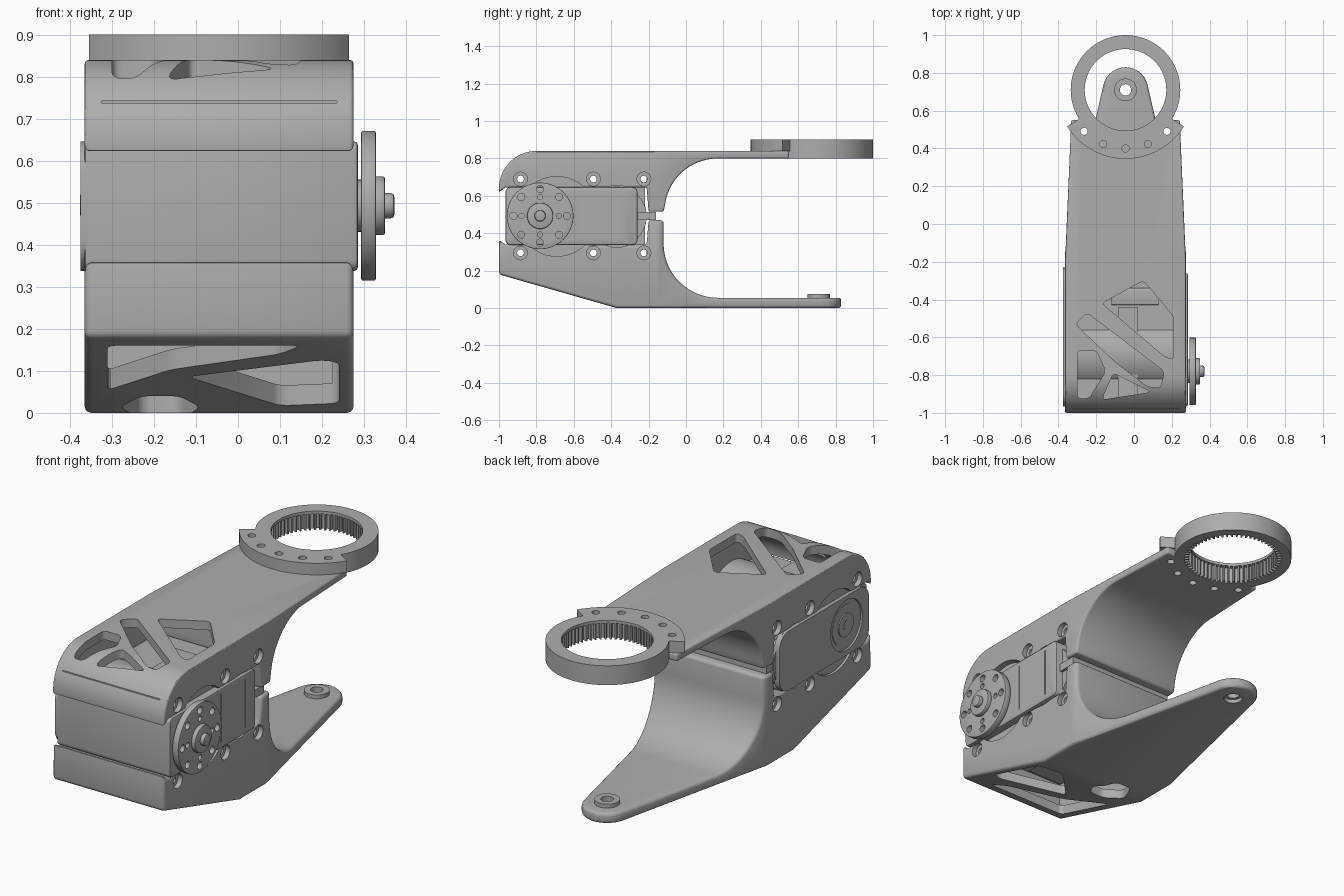
import bpy, bmesh
from math import sin, cos, radians, pi
from mathutils import Vector

if "Cube" in bpy.data.objects:
    bpy.data.objects.remove(bpy.data.objects["Cube"])

grey = bpy.data.materials.new("plain grey")
grey.use_nodes = True
COLOUR = (0.42, 0.42, 0.42, 1)
grey.diffuse_color = COLOUR
grey.node_tree.nodes["Principled BSDF"].inputs["Base Color"].default_value = COLOUR

CX = -0.045          # centre line of the bracket
HALF = 0.32          # half its width
RING_Y = 0.71        # pivot position


def prism(name, pts, axis, lo, hi, rounding=0):
    """Extrude a closed outline: (y, z) points along X or (x, y) points along Z."""
    bm = bmesh.new()
    put = (lambda p, h: (h, *p)) if axis == "X" else (lambda p, h: (*p, h))
    a = [bm.verts.new(put(p, lo)) for p in pts]
    b = [bm.verts.new(put(p, hi)) for p in pts]
    bm.faces.new(a)
    bm.faces.new(b[::-1])
    n = len(pts)
    sides = []
    for i in range(n):
        j = (i + 1) % n
        bm.faces.new((a[i], b[i], b[j], a[j]))
        sides.append(bm.edges.get((a[i], b[i])))
    if rounding:
        bmesh.ops.bevel(bm, geom=sides, offset=rounding, segments=5, profile=0.5,
                        affect="EDGES", clamp_overlap=True)
    bmesh.ops.recalc_face_normals(bm, faces=bm.faces)
    mesh = bpy.data.meshes.new(name)
    bm.to_mesh(mesh)
    bm.free()
    ob = bpy.data.objects.new(name, mesh)
    bpy.context.collection.objects.link(ob)
    mesh.materials.append(grey)
    return ob


def arc(u, v, r, start, end, n=14):
    angles = [radians(start + (end - start) * i / n) for i in range(n + 1)]
    return [(u + r * cos(t), v + r * sin(t)) for t in angles]


def disc(name, u, v, r, axis, lo, hi, n=40):
    return prism(name, arc(u, v, r, 0, 360 - 360 / n, n - 1), axis, lo, hi)


def rect(u0, u1, v0, v1):
    return [(u0, v0), (u1, v0), (u1, v1), (u0, v1)]


def apply(ob, mod):
    bpy.context.view_layer.objects.active = ob
    bpy.ops.object.modifier_apply(modifier=mod.name)


def combine(ob, tools, operation="DIFFERENCE"):
    for tool in tools:
        mod = ob.modifiers.new("combine", "BOOLEAN")
        mod.operation, mod.solver, mod.object = operation, "EXACT", tool
        apply(ob, mod)
        bpy.data.objects.remove(tool)


def bevel(ob, width, segments=3):
    mod = ob.modifiers.new("edges", "BEVEL")
    mod.width, mod.segments = width, segments
    mod.limit_method, mod.angle_limit = "ANGLE", radians(40)
    apply(ob, mod)


def shell_cuts(z_holes):
    """Screw holes and round recesses shared by both shells."""
    cuts = []
    for s in (-1, 1):
        face = CX + s * HALF
        for y in (-0.885, -0.495, -0.225):
            cuts.append(disc("bore", y, z_holes, 0.037, "X", face - 0.025, face + 0.025, 24))
            cuts.append(disc("pin", y, z_holes, 0.018, "X", face - 0.07, face + 0.07, 16))
        cuts.append(disc("recess", -0.69, 0.49, 0.213, "X", face - 0.035, face + 0.035, 64))
        cuts.append(disc("recess", -0.37, 0.49, 0.165, "X", face - 0.035, face + 0.035, 64))
    return cuts


def windows(outlines, lo, hi):
    return [prism("window", o, "Z", lo, hi, 0.022) for o in outlines]


L, R = CX - HALF, CX + HALF
IN_L, IN_R = L + 0.05, R - 0.05

# Upper shell: curved nose, long flat arm, concave back
upper = prism("upper_shell",
              [(-1, 0.62), (-0.965, 0.645), (-0.21, 0.645), (-0.2, 0.515), (-0.12, 0.515)]
              + arc(0.17, 0.515, 0.285, 180, 90)[1:]
              + [(0.55, 0.8), (0.55, 0.84)] + arc(-0.8, 0.64, 0.2, 90, 180),
              "X", L - 0.1, R + 0.1)
plan = [(L, -1.1), (R, -1.1), (R, -0.2), (CX + 0.285, 0.6), (CX - 0.285, 0.6), (L, -0.2)]
combine(upper, [prism("plan", plan, "Z", -0.1, 1)], "INTERSECT")
bevel(upper, 0.014)
cavity = [(-0.95, 0.5), (-0.21, 0.5), (-0.21, 0.795)] + arc(-0.8, 0.64, 0.155, 90, 180)
top_windows = [
    [(-0.17, -0.42), (0.05, -0.3), (0.21, -0.49), (0.21, -0.72), (0.16, -0.7)],
    [(-0.31, -0.53), (-0.25, -0.47), (0.16, -0.78), (0.14, -0.87), (0.07, -0.86), (-0.1, -0.73)],
    [(-0.3, -0.67), (-0.2, -0.67), (-0.15, -0.78), (-0.24, -0.925), (-0.3, -0.925)],
    [(-0.11, -0.79), (0.09, -0.89), (-0.17, -0.93)],
]
slit = prism("slit", rect(-1.1, -0.95, 0.738, 0.742), "X", L + 0.04, R - 0.04)
flange_holes = [(CX + 0.31 * sin(radians(a)), RING_Y - 0.31 * cos(radians(a)))
                for a in (-45, -22.5, 0, 22.5, 45)]
combine(upper, [prism("cavity", cavity, "X", IN_L, IN_R), slit,
                disc("ring_seat", CX, RING_Y, 0.27, "Z", 0.7, 1, 64)]
        + windows(top_windows, 0.7, 1) + shell_cuts(0.69)
        + [disc("hole", x, y, 0.019, "Z", 0.7, 1, 20) for x, y in flange_holes])

# Lower shell: sloped chin, tapering arm with a rounded tip
lower = prism("lower_shell",
              [(-1, 0.365), (-1, 0.18), (-0.37, 0), (0.9, 0), (0.9, 0.055)]
              + arc(0.17, 0.345, 0.29, 270, 180)
              + [(-0.12, 0.47), (-0.2, 0.47), (-0.21, 0.34), (-0.965, 0.34)],
              "X", L - 0.1, R + 0.1)
plan = ([(L, -1.1), (R, -1.1), (R, -0.15), (CX + 0.285, 0.0)]
        + arc(CX, RING_Y, 0.12, 12, 168) + [(CX - 0.285, 0.0), (L, -0.15)])
combine(lower, [prism("plan", plan, "Z", -0.1, 1)], "INTERSECT")
bevel(lower, 0.016)
cavity = [(-0.95, 0.5), (-0.95, 0.215), (-0.36, 0.045), (-0.21, 0.045), (-0.21, 0.5)]
bottom_windows = [
    [(-0.12, -0.67), (0.2, -0.81), (0.24, -0.79), (0.24, -0.45), (0.1, -0.43)],
    [(-0.31, -0.93), (0.15, -0.93), (0.1, -0.86), (-0.16, -0.73), (-0.31, -0.56)],
    [(-0.28, -0.42), (-0.23, -0.51), (-0.14, -0.51), (-0.09, -0.42), (-0.14, -0.3), (-0.23, -0.3)],
]
combine(lower, [prism("cavity", cavity, "X", IN_L, IN_R)]
        + windows(bottom_windows, -0.1, 0.26) + shell_cuts(0.295))
combine(lower, [disc("pivot_boss", CX, RING_Y, 0.06, "Z", 0.02, 0.075)], "UNION")
combine(lower, [disc("hole", CX, RING_Y, 0.03, "Z", -0.1, 0.2),
                disc("bore", CX, RING_Y, 0.045, "Z", -0.1, 0.02)])

# Internal gear ring with its mounting flange
ring = disc("gear_ring", CX, RING_Y, 0.29, "Z", 0.8, 0.9, 96)
sector = arc(CX, RING_Y, 0.365, 212, 328, 30) + arc(CX, RING_Y, 0.25, 328, 212, 30)
combine(ring, [prism("flange", sector, "Z", 0.84, 0.9)], "UNION")
TEETH = 60
gear = []
for i in range(TEETH):
    for step, r in ((0, 0.219), (0.3, 0.219), (0.42, 0.24), (0.88, 0.24)):
        t = 2 * pi * (i + step) / TEETH
        gear.append((CX + r * cos(t), RING_Y + r * sin(t)))
combine(ring, [disc("opening", CX, RING_Y, 0.216, "Z", 0.7, 1, 96),
               prism("teeth", gear, "Z", 0.7, 0.885)]
        + [disc("hole", x, y, 0.019, "Z", 0.7, 1, 20) for x, y in flange_holes])

# Servo motor body
servo = prism("servo_case", rect(-0.965, -0.26, 0.338, 0.646), "X", -0.365, 0.285, 0.025)
bevel(servo, 0.008, 2)
combine(servo, [prism("groove", rect(y, y + 0.006, 0.37, 0.62), "X", 0.279, 0.3)
                for y in (-0.55, -0.35)])
core = prism("servo_core", rect(-0.93, -0.22, 0.27, 0.71), "X", IN_L + 0.01, IN_R - 0.01, 0.05)
combine(core, [prism("trim", rect(-1, -0.1, lo, lo + 0.3), "X", -0.5, 0.4)
               for lo in (0.655, 0.03)])
tab = prism("servo_tab", rect(-0.27, -0.16, 0.472, 0.513), "X", L + 0.015, R - 0.015)
gearbox = disc("gearbox_plate", -0.69, 0.49, 0.21, "X", L + 0.01, R - 0.03, 64)
rear_cap = disc("servo_rear_cap", -0.37, 0.49, 0.16, "X", L + 0.01, R - 0.03, 64)
for z in (0.65, 0.315):
    rib = prism("servo_rib", rect(-0.92, -0.44, z, z + 0.02), "X", -0.085, 0.02)
    plug = prism("cable_plug", rect(-0.43, -0.34, z, z + 0.025), "X", -0.12, 0.13, 0.01)

# Idler side plate with a sunken pivot
idler = prism("idler_plate", rect(-0.965, -0.23, 0.338, 0.646), "X", -0.375, -0.345, 0.075)
combine(idler, [disc("sink", -0.78, 0.495, 0.13, "X", -0.4, -0.36)])
for r, x in ((0.105, -0.368), (0.06, -0.374), (0.025, -0.376)):
    disc("idler_hub", -0.78, 0.495, r, "X", x, -0.34)

# Output horn with its bolt circle
horn = disc("output_horn", -0.78, 0.493, 0.178, "X", 0.293, 0.328, 72)
bevel(horn, 0.004, 2)
holes = []
for i in range(8):
    t = i * pi / 4
    u, v = cos(t), sin(t)
    holes.append(disc("hole", -0.78 + 0.143 * u, 0.493 + 0.143 * v, 0.019, "X", 0.2, 0.4, 20))
    if i % 2 == 0:
        holes.append(disc("hole", -0.78 + 0.1 * u, 0.493 + 0.1 * v, 0.014, "X", 0.2, 0.4, 16))
combine(horn, holes)
disc("horn_spacer", -0.78, 0.493, 0.062, "X", 0.27, 0.3)
hub = disc("horn_hub", -0.78, 0.493, 0.07, "X", 0.32, 0.35)
bevel(hub, 0.006, 2)
screw = disc("horn_screw", -0.78, 0.493, 0.03, "X", 0.34, 0.372)
bevel(screw, 0.008, 2)

# Smooth the curves, keep the edges crisp
bpy.ops.object.select_all(action="DESELECT")
for ob in bpy.context.scene.objects:
    if ob.type == "MESH" and grey.name in ob.data.materials:
        ob.select_set(True)
        bpy.context.view_layer.objects.active = ob
bpy.ops.object.shade_smooth_by_angle(angle=radians(30))
